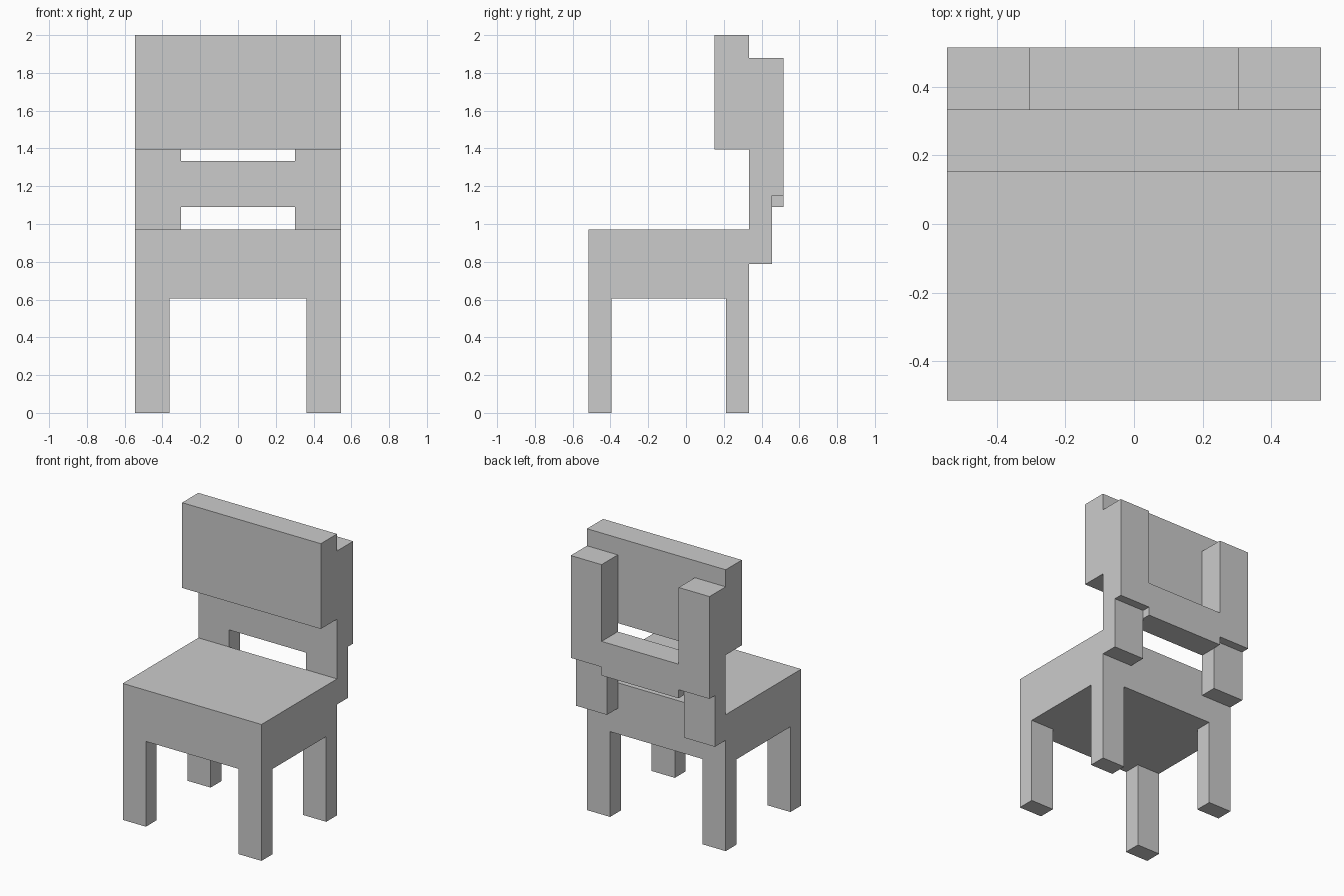
import bpy

if "Cube" in bpy.data.objects:
    bpy.data.objects.remove(bpy.data.objects["Cube"])

U = 2 / 66  # the chair sits on a regular grid, 66 cells tall


def box(name, x, y, z):
    """Block spanning the given (min, max) grid ranges."""
    bpy.ops.mesh.primitive_cube_add(size=1)
    ob = bpy.context.object
    ob.name = name
    ob.location = [(a + b) / 2 * U for a, b in (x, y, z)]
    ob.scale = [(b - a) * U for a, b in (x, y, z)]
    bpy.ops.object.transform_apply(location=True, rotation=False, scale=True)
    return ob


def pair(name, x, y, z):
    """Block on the right plus its mirror image on the left."""
    box(name + "_right", x, y, z)
    box(name + "_left", (-x[1], -x[0]), y, z)


# Seat and legs
box("seat", (-18, 18), (-17, 11), (20, 32))
pair("front_leg", (12, 18), (-17, -13), (0, 20))
pair("back_leg", (12, 18), (7, 11), (0, 20))

# Stepped posts carrying the backrest: thin bottom, thick top
pair("lower_post", (10, 18), (11, 15), (26, 38))
pair("upper_post", (10, 18), (11, 17), (38, 62))

# Cross rail between the posts and the backrest panel
box("cross_rail", (-10, 10), (11, 17), (36, 44))
box("back_panel", (-18, 18), (5, 11), (46, 66))
